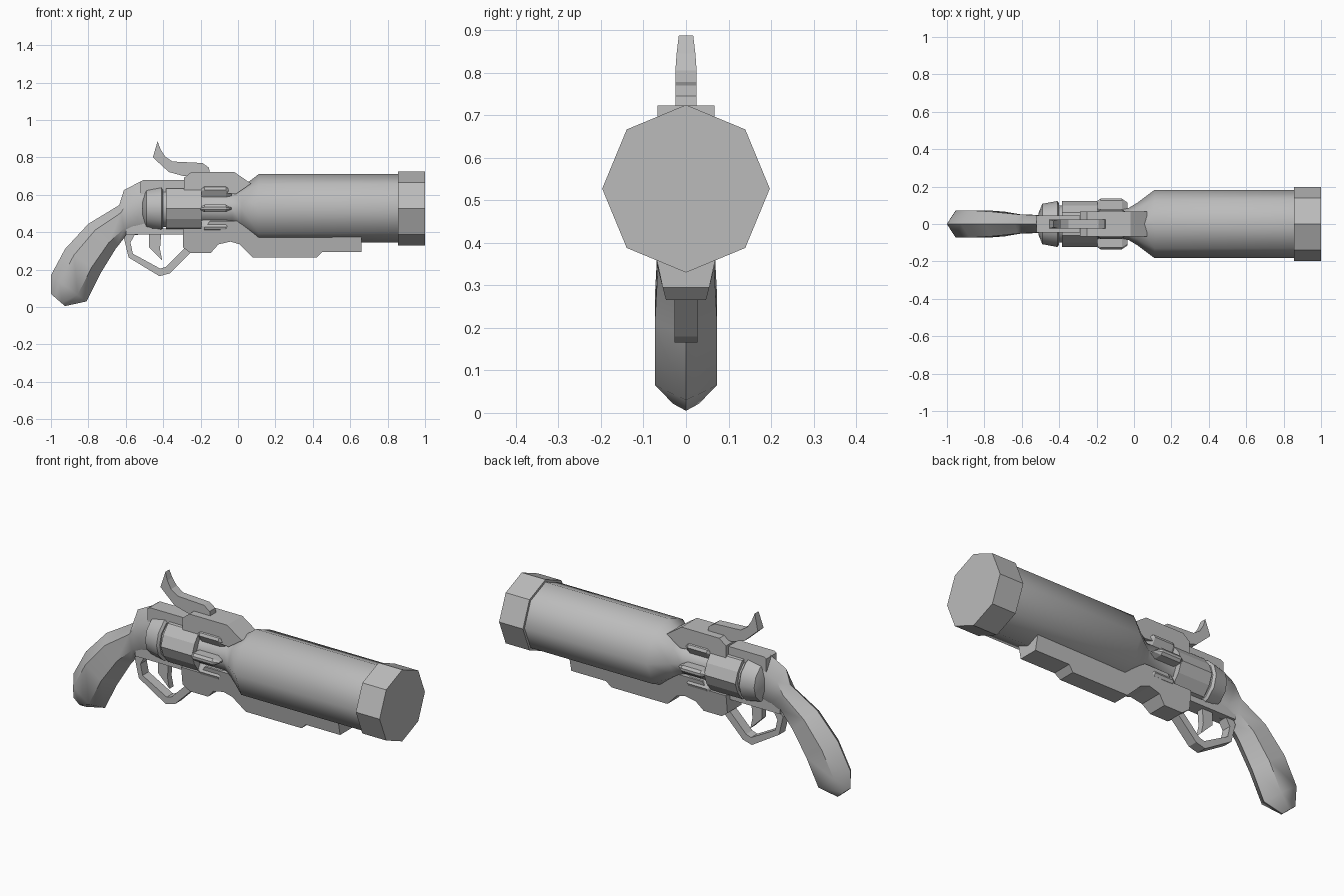
import bpy, bmesh, math
from math import sin, cos, pi, radians

if "Cube" in bpy.data.objects:
    bpy.data.objects.remove(bpy.data.objects["Cube"])

GREY = (0.5, 0.5, 0.5, 1)
metal = bpy.data.materials.new("plain_grey")
metal.use_nodes = True
metal.diffuse_color = GREY
metal.node_tree.nodes["Principled BSDF"].inputs["Base Color"].default_value = GREY

AXIS = 0.527  # height of the bore


def finish(name, bm, angle):
    bmesh.ops.recalc_face_normals(bm, faces=bm.faces)
    mesh = bpy.data.meshes.new(name)
    bm.to_mesh(mesh)
    bm.free()
    obj = bpy.data.objects.new(name, mesh)
    bpy.context.collection.objects.link(obj)
    mesh.materials.append(metal)
    bpy.ops.object.select_all(action="DESELECT")
    obj.select_set(True)
    bpy.context.view_layer.objects.active = obj
    if angle:
        bpy.ops.object.shade_smooth_by_angle(angle=radians(angle))
    return obj


def loft(name, rings, angle=0):
    """Skin a row of equal-length closed rings and cap both ends."""
    bm = bmesh.new()
    rows = [[bm.verts.new(p) for p in ring] for ring in rings]
    n = len(rows[0])
    for a, b in zip(rows, rows[1:]):
        for i in range(n):
            j = (i + 1) % n
            bm.faces.new((a[i], a[j], b[j], b[i]))
    bm.faces.new(rows[0])
    bm.faces.new(rows[-1])
    return finish(name, bm, angle)


def lathe(name, stations, sides=8, angle=0, groove=1.0):
    """Rings (x, radius) about the bore; groove shrinks every other corner."""
    rings = []
    for x, r in stations:
        ring = []
        for i in range(sides):
            t = 2 * pi * i / sides
            q = r * (groove if i % 2 else 1)
            ring.append((x, q * cos(t), AXIS + q * sin(t)))
        rings.append(ring)
    return loft(name, rings, angle)


def plate(name, outline, width, angle=0):
    """Side outline given thickness; width is a function of height."""
    sides = [[(x, s * width(z), z) for x, z in outline] for s in (-1, 1)]
    return loft(name, sides, angle)


def flat(w):
    return lambda z: w


# Barrel and muzzle
lathe("barrel", [(-0.2, 0.085), (-0.03, 0.085), (0.02, 0.115), (0.11, 0.183), (0.9, 0.183)], 8, 50)
lathe("muzzle_ring", [(0.855, 0.197), (1.0, 0.197)])

# Cylinder and recoil shield
lathe("cylinder", [(-0.385, 0.122), (-0.195, 0.122)], 12, 0, 0.94)
lathe("cylinder_neck", [(-0.42, 0.1), (-0.37, 0.1)], 12, 35)
lathe("recoil_shield", [(-0.51, 0.06), (-0.49, 0.108), (-0.41, 0.123), (-0.4, 0.11)], 12, 35)

# Six pointed ribs around the cylinder front
for k in range(6):
    a = k * pi / 3
    rings = []
    for x, wide, top in ((-0.21, 0.004, 0.105), (-0.18, 0.02, 0.125),
                         (-0.065, 0.02, 0.125), (-0.035, 0.004, 0.105)):
        section = [(0.07, -wide), (top, -wide), (top + 0.01, -wide / 3),
                   (top + 0.01, wide / 3), (top, wide), (0.07, wide)]
        rings.append([(x, r * cos(a) - t * sin(a), AXIS + r * sin(a) + t * cos(a))
                      for r, t in section])
    loft(f"cylinder_rib_{k + 1}", rings)

# Grip flowing into the rear frame: back point, front point, half width
grip = [((-1, 0.07), (-0.925, 0.005), 0.03),
        ((-1, 0.17), (-0.81, 0.03), 0.073),
        ((-0.925, 0.31), (-0.735, 0.18), 0.073),
        ((-0.8, 0.445), (-0.655, 0.31), 0.066),
        ((-0.635, 0.545), (-0.6, 0.38), 0.052),
        ((-0.61, 0.625), (-0.53, 0.387), 0.05),
        ((-0.505, 0.68), (-0.46, 0.387), 0.045)]
rings = []
for (bx, bz), (fx, fz), w in grip:
    ring = []
    for t, y in ((0, 0), (0.25, w), (0.75, w), (1, 0), (0.75, -w), (0.25, -w)):
        ring.append((bx + (fx - bx) * t, y, bz + (fz - bz) * t))
    rings.append(ring)
loft("grip", rings, 50)

# Frame straps above and below the cylinder
plate("top_strap", [(-0.52, 0.6), (-0.52, 0.672), (-0.505, 0.68), (-0.25, 0.68), (-0.25, 0.62)], flat(0.045))
plate("bottom_strap", [(-0.6, 0.387), (-0.6, 0.45), (-0.48, 0.45), (-0.46, 0.42),
                       (-0.25, 0.42), (-0.25, 0.387)], flat(0.04))

# Sight housing, notched where it meets the barrel
plate("top_housing", [(-0.29, 0.625), (-0.29, 0.69), (-0.25, 0.722), (-0.02, 0.722),
                      (0.07, 0.66), (-0.01, 0.605)], flat(0.067))

# Lug below the barrel, narrowing downwards
plate("under_lug", [(-0.295, 0.42), (-0.295, 0.32), (-0.255, 0.29), (-0.145, 0.29),
                    (-0.105, 0.335), (-0.04, 0.35), (0.01, 0.335), (0.045, 0.3),
                    (0.08, 0.265), (0.42, 0.265), (0.45, 0.295), (0.66, 0.295),
                    (0.66, 0.38), (0.08, 0.4), (0, 0.46), (-0.15, 0.46), (-0.18, 0.42)],
      lambda z: 0.047 + 0.26 * min(z - 0.265, 0.1))

# Trigger guard and trigger
plate("trigger_guard", [(-0.61, 0.37), (-0.585, 0.265), (-0.42, 0.165), (-0.365, 0.18),
                        (-0.255, 0.29), (-0.285, 0.315), (-0.385, 0.215), (-0.415, 0.205),
                        (-0.562, 0.285), (-0.575, 0.345), (-0.55, 0.39), (-0.59, 0.4)], flat(0.027))
plate("trigger", [(-0.475, 0.4), (-0.475, 0.32), (-0.455, 0.3), (-0.405, 0.25),
                  (-0.417, 0.31), (-0.41, 0.4)], flat(0.018))

# Hammer with tapered spur
plate("hammer", [(-0.43, 0.887), (-0.455, 0.8), (-0.37, 0.722), (-0.29, 0.7), (-0.15, 0.71),
                 (-0.155, 0.745), (-0.19, 0.77), (-0.35, 0.778), (-0.39, 0.805), (-0.415, 0.845)],
      lambda z: 0.025 - max(0, z - 0.82) * 0.12)
